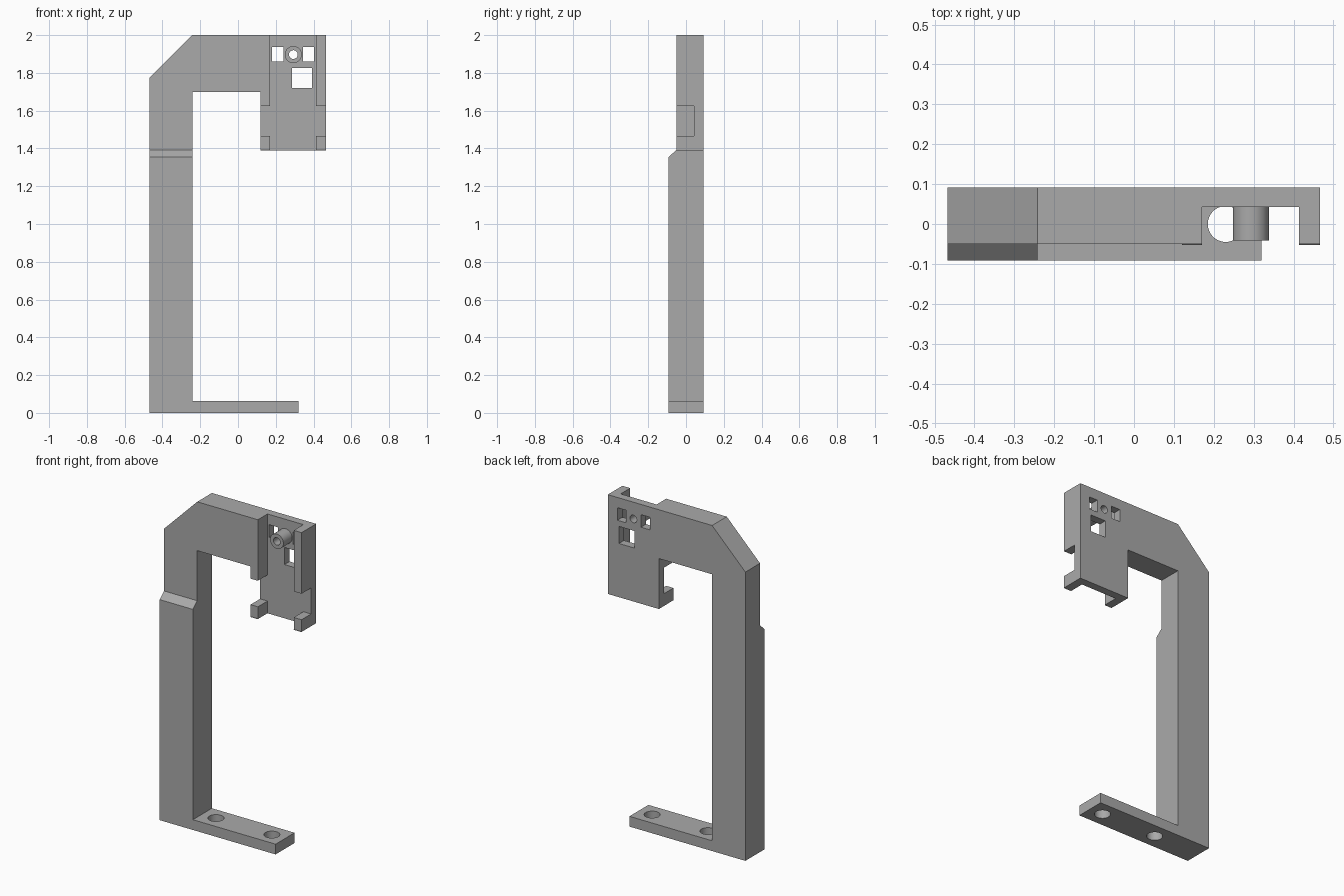
import bpy
import bmesh
import math
from mathutils import Matrix, Vector

cube = bpy.data.objects.get("Cube")
if cube:
    bpy.data.objects.remove(cube, do_unlink=True)

# One plain grey material
grey = bpy.data.materials.new("plain grey")
grey.use_nodes = True
COLOUR = (0.40, 0.40, 0.40, 1)
grey.diffuse_color = COLOUR
grey.node_tree.nodes["Principled BSDF"].inputs["Base Color"].default_value = COLOUR

BACK, FRONT = 0.092, -0.092
UPPER_FRONT = -0.05
FLOOR = 0.043      # front face of the mounting plate
OUT = 0.3          # safely outside the part


def finish(name, bm):
    bmesh.ops.recalc_face_normals(bm, faces=bm.faces)
    mesh = bpy.data.meshes.new(name)
    bm.to_mesh(mesh)
    bm.free()
    mesh.materials.append(grey)
    obj = bpy.data.objects.new(name, mesh)
    bpy.context.collection.objects.link(obj)
    return obj


def prism(name, points, sweep):
    """Sweep a flat outline along a vector."""
    bm = bmesh.new()
    face = bm.faces.new([bm.verts.new(p) for p in points])
    moved = bmesh.ops.extrude_face_region(bm, geom=[face])["geom"]
    verts = [v for v in moved if isinstance(v, bmesh.types.BMVert)]
    bmesh.ops.translate(bm, verts=verts, vec=Vector(sweep))
    return finish(name, bm)


def box(name, x0, x1, y0, y1, z0, z1):
    outline = [(x0, y0, z0), (x1, y0, z0), (x1, y0, z1), (x0, y0, z1)]
    return prism(name, outline, (0, y1 - y0, 0))


def cylinder(name, centre, radius, depth, along_y=False):
    bm = bmesh.new()
    turn = Matrix.Rotation(math.pi / 2, 4, "X") if along_y else Matrix()
    bmesh.ops.create_cone(bm, cap_ends=True, segments=48, radius1=radius,
                          radius2=radius, depth=depth,
                          matrix=Matrix.Translation(centre) @ turn)
    return finish(name, bm)


def combine(target, tool, operation="DIFFERENCE"):
    mod = target.modifiers.new(tool.name, "BOOLEAN")
    mod.operation = operation
    mod.solver = "EXACT"
    mod.object = tool
    bpy.context.view_layer.objects.active = target
    bpy.ops.object.modifier_apply(modifier=mod.name)
    bpy.data.objects.remove(tool, do_unlink=True)


# Bracket outline: foot, column, sloped corner, arm and plate
outline = [(-0.468, 0), (0.32, 0), (0.32, 0.063), (-0.242, 0.063),
           (-0.242, 1.70), (0.12, 1.70), (0.12, 1.39), (0.467, 1.39),
           (0.467, 2), (-0.242, 2), (-0.468, 1.774)]
bracket = prism("bracket", [(x, FRONT, z) for x, z in outline],
                (0, BACK - FRONT, 0))

# Thinner upper section with a chamfered step
step = [(-OUT, 1.355), (FRONT, 1.355), (UPPER_FRONT, 1.392),
        (UPPER_FRONT, 2.1), (-OUT, 2.1)]
combine(bracket, prism("step_cutter", [(-1, y, z) for y, z in step], (2, 0, 0)))

# Channel down the plate, and gaps in its side rims
combine(bracket, box("channel_cutter", 0.17, 0.414, -OUT, FLOOR, 1.2, 2.1))
combine(bracket, box("rim_gap_cutter", 0.05, 0.6, -OUT, FLOOR, 1.465, 1.625))

# Square windows through the plate
for x0, x1, z0, z1 in [(0.18, 0.242, 1.86, 1.937),
                       (0.344, 0.402, 1.86, 1.937),
                       (0.286, 0.391, 1.72, 1.825)]:
    combine(bracket, box("window_cutter", x0, x1, -OUT, OUT, z0, z1))

# Hollow screw boss
boss_x, boss_z = 0.293, 1.897
combine(bracket, cylinder("boss", (boss_x, 0.009, boss_z), 0.045, 0.102, True),
        "UNION")
combine(bracket, cylinder("boss_hole", (boss_x, 0, boss_z), 0.023, 1, True))

# Screw holes in the foot
for x in (-0.15, 0.23):
    combine(bracket, cylinder("foot_hole", (x, 0, 0), 0.045, 0.4))

# Smooth round walls, crisp edges
bpy.ops.object.select_all(action="DESELECT")
bracket.select_set(True)
bpy.context.view_layer.objects.active = bracket
bpy.ops.object.shade_smooth_by_angle(angle=math.radians(30))
